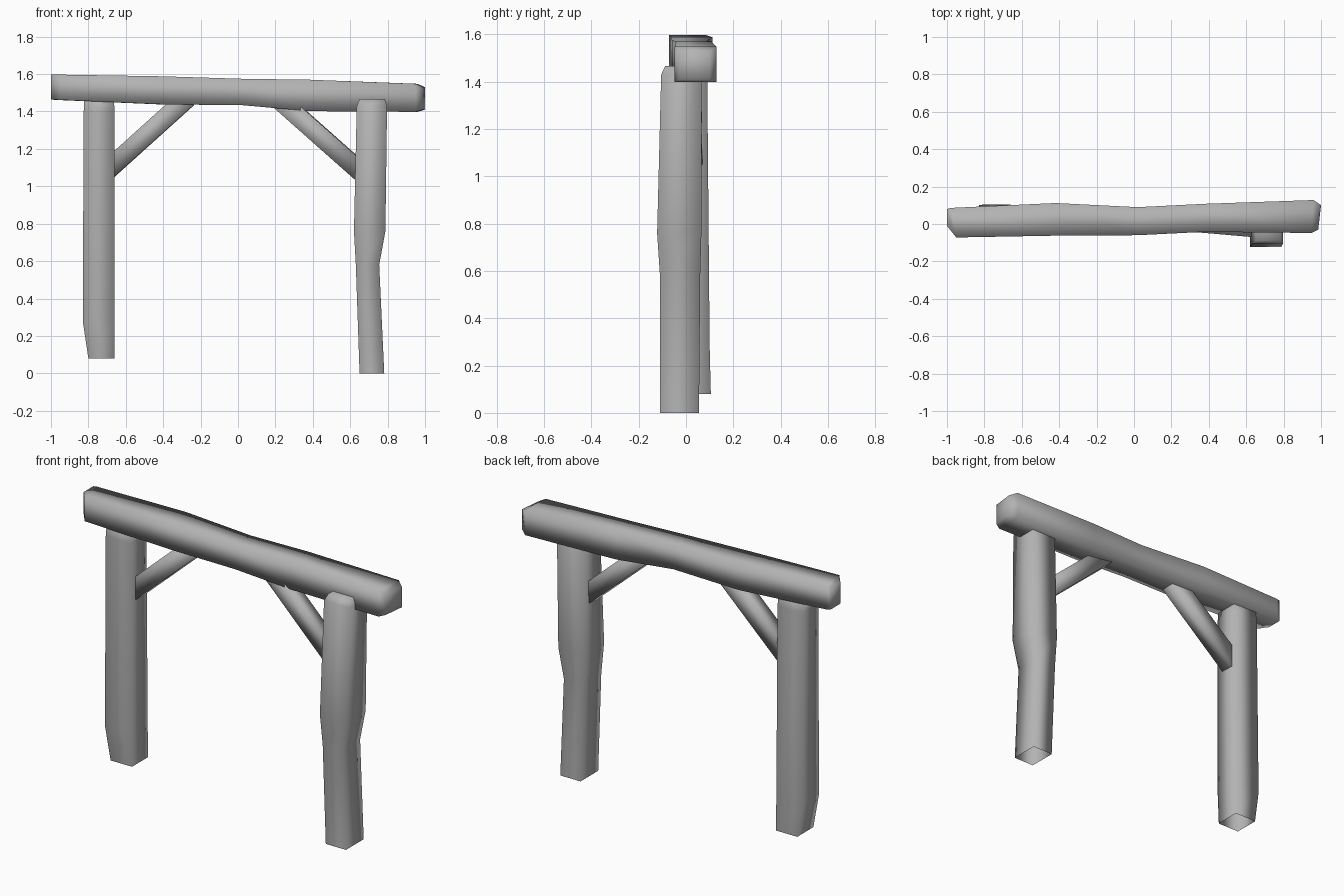
import bpy, bmesh
from mathutils import Vector

if "Cube" in bpy.data.objects:
    bpy.data.objects.remove(bpy.data.objects["Cube"])

grey = bpy.data.materials.new("dark_grey")
grey.diffuse_color = (0.45, 0.45, 0.45, 1)
grey.use_nodes = True
grey.node_tree.nodes["Principled BSDF"].inputs["Base Color"].default_value = grey.diffuse_color


def loft(name, rings, cap_start=True, cap_end=True):
    """Skin four-cornered rings into a softly shaded timber."""
    bm = bmesh.new()
    loops = [[bm.verts.new(p) for p in ring] for ring in rings]
    for a, b in zip(loops, loops[1:]):
        for i in range(4):
            j = (i + 1) % 4
            bm.faces.new((a[i], a[j], b[j], b[i]))
    if cap_start:
        bm.faces.new(loops[0][::-1])
    if cap_end:
        bm.faces.new(loops[-1])
    for f in bm.faces:
        f.smooth = True
    bmesh.ops.recalc_face_normals(bm, faces=bm.faces[:])
    mesh = bpy.data.meshes.new(name)
    bm.to_mesh(mesh)
    bm.free()
    mesh.materials.append(grey)
    obj = bpy.data.objects.new(name, mesh)
    bpy.context.collection.objects.link(obj)
    return obj


def post_ring(z, x0, x1, y0, y1):
    return [(x0, y0, z), (x1, y0, z), (x1, y1, z), (x0, y1, z)]


def beam_ring(xf, xb, y0, y1, z0, z1):
    # front and back corners may sit at different x for hewn ends
    return [(xf, y0, z0), (xb, y1, z0), (xb, y1, z1), (xf, y0, z1)]


# Posts, open at the foot
loft("left_post", [post_ring(*s) for s in (
    (0.08, -0.80, -0.66, -0.045, 0.105),
    (0.28, -0.83, -0.66, -0.055, 0.10),
    (1.40, -0.825, -0.66, -0.055, 0.09),
    (1.50, -0.82, -0.665, -0.05, 0.08))], cap_start=False)

loft("right_post", [post_ring(*s) for s in (
    (0.00, 0.65, 0.782, -0.11, 0.055),
    (0.58, 0.63, 0.755, -0.11, 0.06),
    (0.76, 0.62, 0.788, -0.122, 0.065),
    (1.43, 0.635, 0.797, -0.105, 0.065),
    (1.467, 0.65, 0.785, -0.088, 0.05))], cap_start=False)

# Crossbeam
loft("crossbeam", [beam_ring(*s) for s in (
    (-1.00, -1.00, -0.01, 0.08, 1.465, 1.597),
    (-0.95, -0.98, -0.072, 0.086, 1.462, 1.597),
    (-0.40, -0.42, -0.062, 0.112, 1.438, 1.588),
    (0.02, 0.02, -0.06, 0.09, 1.434, 1.575),
    (0.38, 0.38, -0.042, 0.108, 1.402, 1.57),
    (0.95, 0.96, -0.048, 0.128, 1.398, 1.548),
    (0.985, 1.00, -0.03, 0.10, 1.41, 1.53))])


# Diagonal braces: low end inside the post, high end inside the beam
def brace(name, low, high, width, depth):
    low, high = Vector(low), Vector(high)
    along = (high - low).normalized()
    side = along.cross(Vector((0, 0, 1))).normalized()
    up = side.cross(along)
    rings = [[c + side * s * width / 2 + up * u * depth / 2
              for s, u in ((-1, -1), (1, -1), (1, 1), (-1, 1))]
             for c in (low, high)]
    loft(name, rings)


brace("left_brace", (-0.71, 0.03, 1.075), (-0.27, 0.012, 1.472), 0.085, 0.102)
brace("right_brace", (0.67, -0.033, 1.065), (0.23, 0.005, 1.455), 0.08, 0.1)
